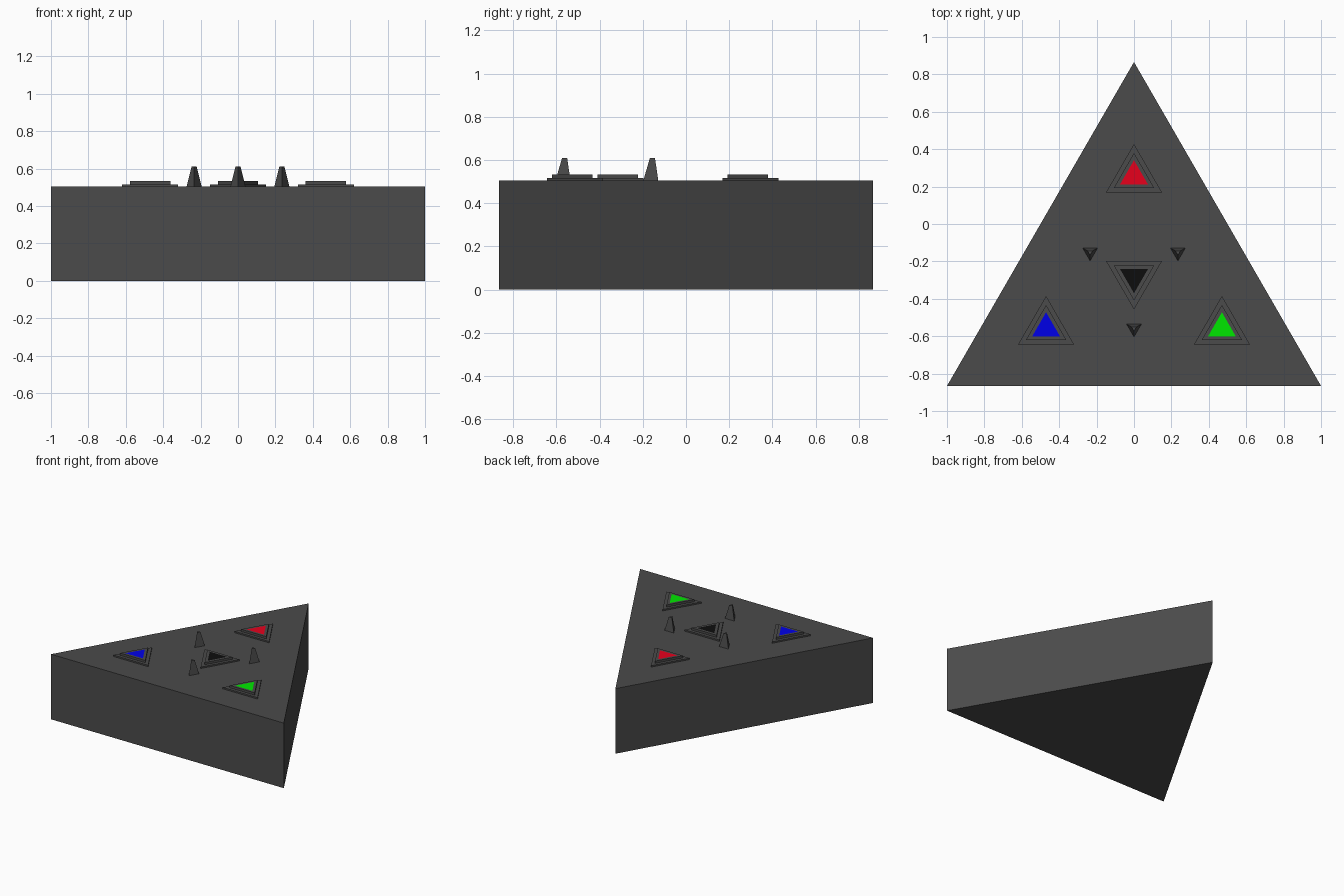
import bpy, bmesh
from math import sin, cos, pi, sqrt

if "Cube" in bpy.data.objects:
    bpy.data.objects.remove(bpy.data.objects["Cube"])

BASE_Z, RIM_Z, TOP_Z, SPIKE_Z = 0.505, 0.516, 0.533, 0.61
CY = -0.287                      # centre of the triangular layout


def material(name, r, g, b):
    m = bpy.data.materials.new(name)
    m.diffuse_color = (r, g, b, 1)
    m.use_nodes = True
    m.node_tree.nodes["Principled BSDF"].inputs["Base Color"].default_value = m.diffuse_color
    return m


dark = material("dark_grey", 0.07, 0.07, 0.07)


def tri_prism(name, center, r0, r1, z0, z1, flip=False, inset=None):
    """Triangular prism or frustum, apex to +y (or -y); inset = (radius, material) on top."""
    bm = bmesh.new()
    start = -pi / 2 if flip else pi / 2

    def ring(r, z):
        return [bm.verts.new((center[0] + r * cos(start + i * 2 * pi / 3),
                              center[1] + r * sin(start + i * 2 * pi / 3), z))
                for i in range(3)]

    a, b = ring(r0, z0), ring(r1, z1)
    bm.faces.new(a[::-1])
    for i in range(3):
        j = (i + 1) % 3
        bm.faces.new((a[i], a[j], b[j], b[i]))
    if inset:
        c = ring(inset[0], z1)
        for i in range(3):
            j = (i + 1) % 3
            bm.faces.new((b[i], b[j], c[j], c[i]))
        bm.faces.new(c).material_index = 1
    else:
        bm.faces.new(b)
    me = bpy.data.meshes.new(name)
    bm.to_mesh(me)
    bm.free()
    me.materials.append(dark)
    if inset:
        me.materials.append(inset[1])
    ob = bpy.data.objects.new(name, me)
    bpy.context.collection.objects.link(ob)
    return ob


# Main body: a wide triangular slab
bm = bmesh.new()
bottom = bm.faces.new([bm.verts.new(p) for p in
                       ((-1, -0.866, 0), (0, 0.866, 0), (1, -0.866, 0))])
ext = bmesh.ops.extrude_face_region(bm, geom=[bottom], use_keep_orig=True)
bmesh.ops.translate(bm, vec=(0, 0, BASE_Z),
                    verts=[v for v in ext["geom"] if isinstance(v, bmesh.types.BMVert)])
bmesh.ops.recalc_face_normals(bm, faces=bm.faces)
mesh = bpy.data.meshes.new("body")
bm.to_mesh(mesh)
bm.free()
mesh.materials.append(dark)
bpy.context.collection.objects.link(bpy.data.objects.new("body", mesh))

# Stepped triangular buttons with coloured centres
buttons = [
    ("red", (0, 0.255), (0.8, 0.0, 0.012), False),
    ("blue", (-0.47, -0.558), (0.0, 0.0, 0.8), False),
    ("green", (0.47, -0.558), (0.0, 0.8, 0.0), False),
    ("black", (0, -0.284), (0.004, 0.004, 0.004), True),
]
for name, pos, rgb, flip in buttons:
    tri_prism(name + "_button_rim", pos, 0.173, 0.173, BASE_Z - 0.01, RIM_Z, flip)
    tri_prism(name + "_button", pos, 0.125, 0.125, RIM_Z - 0.005, TOP_Z, flip,
              inset=(0.086, material(name, *rgb)))

# Three tapered pegs around the centre button
for i in range(3):
    ang = -pi / 2 + i * 2 * pi / 3
    tri_prism(f"peg_{i + 1}", (0.271 * cos(ang), CY + 0.271 * sin(ang)),
              0.046, 0.0155, BASE_Z, SPIKE_Z, flip=True)
